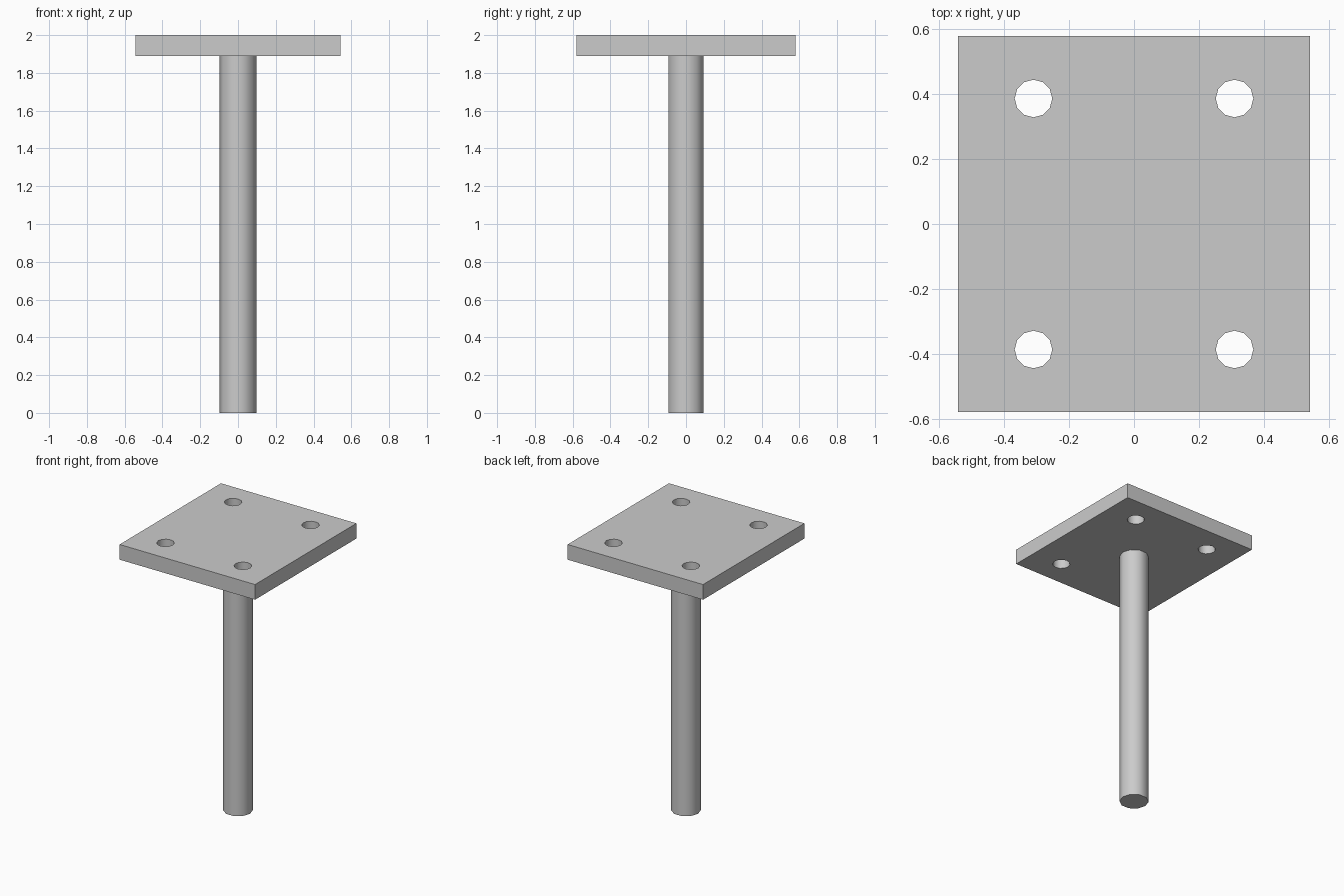
import bpy
import bmesh
from math import pi
from mathutils import Matrix

default_cube = bpy.data.objects.get("Cube")
if default_cube:
    bpy.data.objects.remove(default_cube, do_unlink=True)

PLATE_SIZE = (1.085, 1.16, 0.11)
PLATE_BOTTOM = 1.89
HOLE_RADIUS = 0.058
HOLE_X, HOLE_Y = 0.31, 0.387

# Plain grey metal
steel = bpy.data.materials.new("grey_steel")
steel.use_nodes = True
grey = (0.6, 0.6, 0.6, 1.0)
steel.diffuse_color = grey
steel.node_tree.nodes["Principled BSDF"].inputs["Base Color"].default_value = grey


def cylinder(name, radius, sides, bottom, top, x=0, y=0):
    bm = bmesh.new()
    bmesh.ops.create_cone(
        bm, cap_ends=True, segments=sides, radius1=radius, radius2=radius,
        depth=top - bottom,
        matrix=Matrix.Translation((x, y, (top + bottom) / 2))
        @ Matrix.Rotation(pi / 2, 4, "Z"))
    return add_object(name, bm)


def add_object(name, bm):
    mesh = bpy.data.meshes.new(name)
    bm.to_mesh(mesh)
    bm.free()
    mesh.materials.append(steel)
    obj = bpy.data.objects.new(name, mesh)
    bpy.context.collection.objects.link(obj)
    return obj


def smooth(obj):
    bpy.ops.object.select_all(action="DESELECT")
    obj.select_set(True)
    bpy.context.view_layer.objects.active = obj
    bpy.ops.object.shade_smooth_by_angle(angle=pi / 4)


# Mounting plate
bm = bmesh.new()
bmesh.ops.create_cube(bm, size=1)
bmesh.ops.scale(bm, vec=PLATE_SIZE, verts=bm.verts)
bmesh.ops.translate(bm, vec=(0, 0, PLATE_BOTTOM + PLATE_SIZE[2] / 2), verts=bm.verts)
plate = add_object("mounting_plate", bm)

# Four bolt holes drilled through the plate
for x in (-HOLE_X, HOLE_X):
    for y in (-HOLE_Y, HOLE_Y):
        cutter = cylinder("hole_cutter", HOLE_RADIUS, 12, 1.8, 2.1, x, y)
        cutter.hide_render = True
        cutter.hide_set(True)
        drill = plate.modifiers.new("bolt_hole", "BOOLEAN")
        drill.operation = "DIFFERENCE"
        drill.solver = "EXACT"
        drill.object = cutter

# Apply the holes, then drop the cutters
bpy.context.view_layer.objects.active = plate
plate.select_set(True)
for name in [m.name for m in plate.modifiers]:
    bpy.ops.object.modifier_apply(modifier=name)
for obj in [o for o in bpy.data.objects if o.name.startswith("hole_cutter")]:
    bpy.data.objects.remove(obj, do_unlink=True)
smooth(plate)

# Round post under the plate
post = cylinder("post", 0.0975, 10, 0, PLATE_BOTTOM)
smooth(post)
